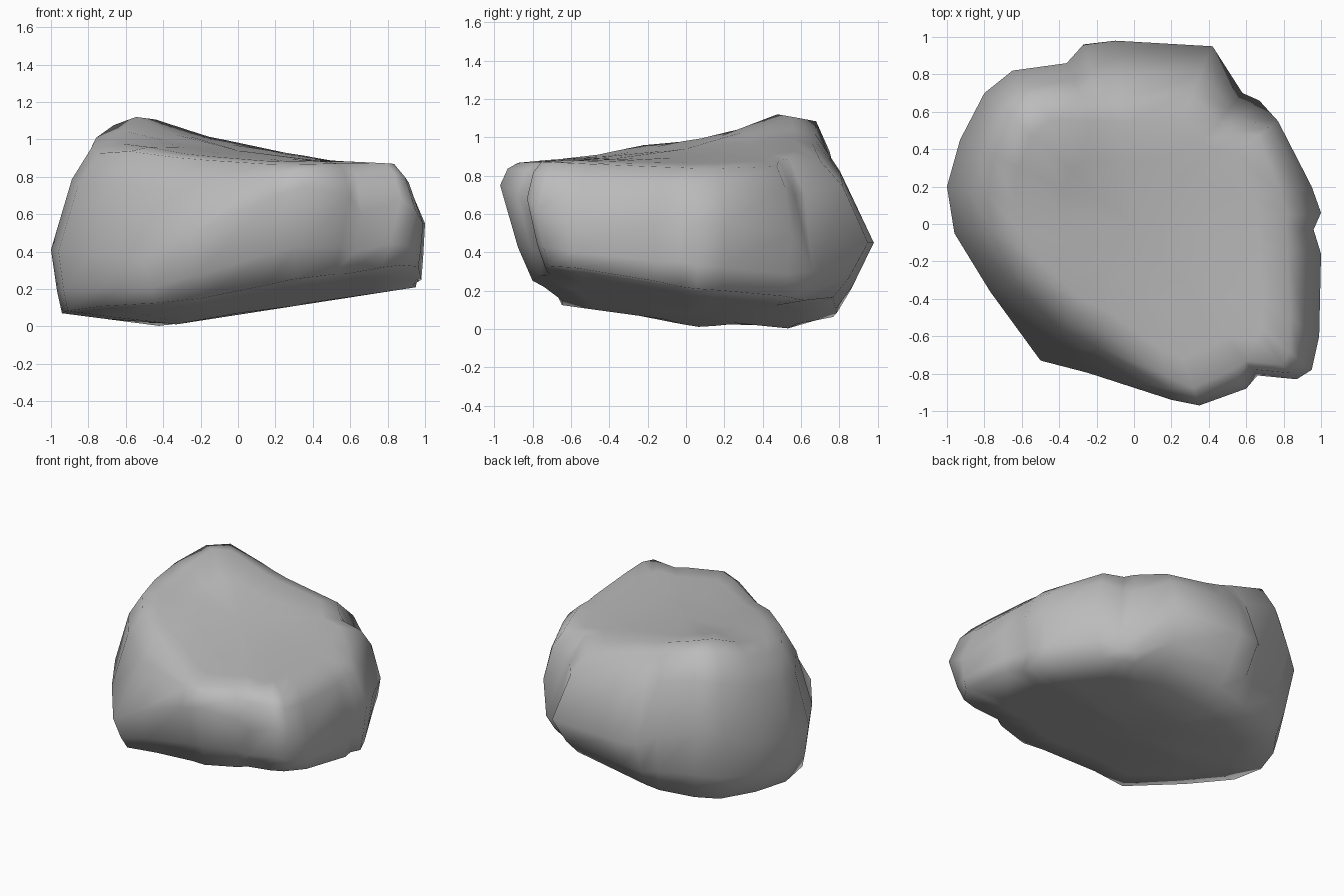
import bpy
import bmesh
from mathutils import Vector

# Remove the default object
cube = bpy.data.objects.get("Cube")
if cube:
    bpy.data.objects.remove(cube, do_unlink=True)

# Stone colour
stone = bpy.data.materials.new("grey stone")
stone.use_nodes = True
grey = (0.5, 0.5, 0.5, 1)
stone.diffuse_color = grey
stone.node_tree.nodes["Principled BSDF"].inputs["Base Color"].default_value = grey

# Widest outline, counter-clockwise from the front tip:
# x, y, height of the widest point, inset of top rim, inset of base
OUTLINE = [
    (.35, -.97, .75, .07, .18), (.6, -.88, .7, .09, .15),
    (.66, -.81, .6, .07, .13), (.87, -.83, .68, .08, .14),
    (.95, -.78, .62, .12, .1), (.99, -.6, .55, .15, .03),
    (1, -.16, .55, .15, .02), (.96, -.03, .6, .12, .03),
    (1, .06, .55, .15, .05), (.95, .2, .55, .14, .06),
    (.77, .55, .5, .1, .08), (.67, .66, .3, .22, .1),
    (.58, .7, .3, .18, .1), (.42, .95, .45, .24, .2),
    (-.1, .98, .45, .29, .2), (-.27, .96, .45, .27, .18),
    (-.36, .86, .5, .17, .1), (-.65, .82, .6, .15, .14),
    (-.8, .7, .55, .15, .12), (-.93, .45, .45, .16, .08),
    (-1, .2, .41, .19, .06), (-.96, -.05, .4, .18, .05),
    (-.77, -.36, .38, .18, .05), (-.5, -.73, .35, .26, .1),
    (-.25, -.8, .5, .22, .16), (.2, -.94, .7, .1, .2),
]


def top_height(x, y):
    """Twisted upper face that falls away at the left and back edges."""
    twist = .94 - .11 * x + .08 * y - .15 * x * y
    return twist - max(0, y - .55) * .3 - max(0, -x - .55) * .4


def base_height(x, y):
    """Tilted underside resting on its back right part."""
    sides = .155 * max(0, x + .4) + .13 * max(0, -.4 - x)
    return sides + .17 * max(0, .05 - y) + .3 * max(0, y - .6)


def inset(x, y, amount):
    """Point moved towards the middle axis."""
    p = Vector((x, y))
    return p * (1 - amount / p.length)


def station(x, y, mid, rim, base):
    """One vertical section of the boulder, from underside to upper face."""
    b = inset(x, y, base)
    t = inset(x, y, rim + .03)
    low, high = base_height(*b), top_height(*t)
    shoulder = inset(x, y, rim * .6)
    foot = inset(x, y, base * .55)
    inner = [(*(b * s), base_height(*(b * s))) for s in (.35, .75)]
    upper = [(*(t * s), top_height(*(t * s))) for s in (.82, .5)]
    return inner + [
        (*b, low),
        (*foot, low + (mid - low) * .35),
        (x, y, mid),
        (*shoulder, mid + (high - mid) * .68),
        (*t, high - .01),
    ] + upper


# Loft the sections around the boulder
bm = bmesh.new()
columns = [[bm.verts.new(p) for p in station(*row)] for row in OUTLINE]
under = bm.verts.new((0, 0, base_height(0, 0)))
crown = bm.verts.new((0, 0, top_height(0, 0)))
for i, column in enumerate(columns):
    after = columns[(i + 1) % len(columns)]
    for k in range(len(column) - 1):
        bm.faces.new((column[k], after[k], after[k + 1], column[k + 1]))
    bm.faces.new((under, after[0], column[0]))
    bm.faces.new((crown, column[-1], after[-1]))


def push(centre, radius, offset):
    """Soft local bulge or hollow."""
    for v in bm.verts:
        fall = 1 - (v.co - Vector(centre)).length / radius
        if fall > 0:
            v.co += Vector(offset) * fall


# Raised peak, and the scoop under the front edge
push((-.5, .5, 1.07), .35, (0, 0, .05))
push((-.4, -.68, .7), .3, (.03, .06, 0))

bmesh.ops.recalc_face_normals(bm, faces=bm.faces)
mesh = bpy.data.meshes.new("boulder")
bm.to_mesh(mesh)
bm.free()
mesh.materials.append(stone)
boulder = bpy.data.objects.new("boulder", mesh)
bpy.context.collection.objects.link(boulder)

# Smooth shading over the whole stone
for face in mesh.polygons:
    face.use_smooth = True
